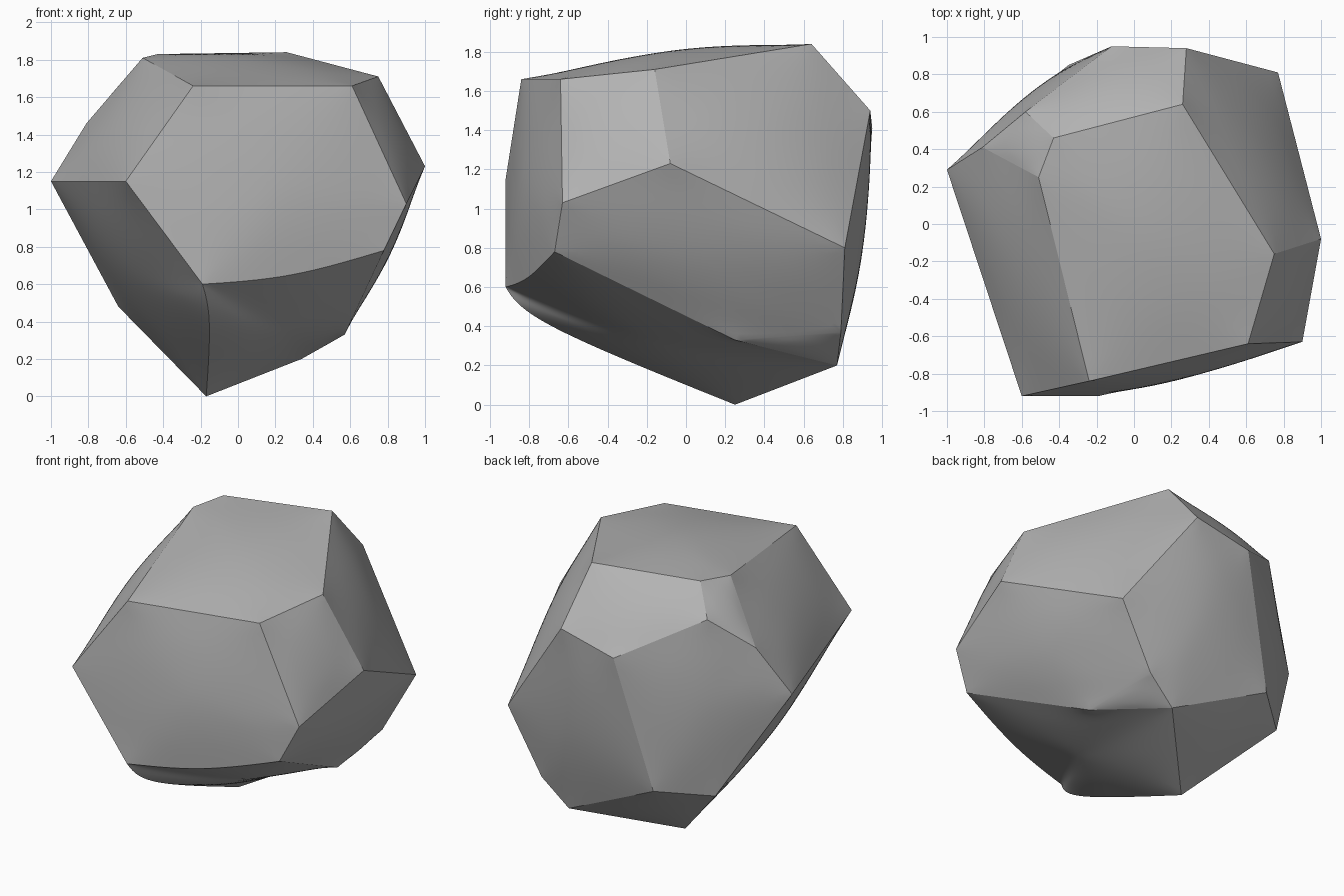
import bpy
import bmesh
import math

cube = bpy.data.objects.get("Cube")
if cube:
    bpy.data.objects.remove(cube, do_unlink=True)

# Corners of the chipped boulder, named by where they sit
corners = {
    # rim of the top facet
    "top_front_right": (-.24, -.84, 1.66),
    "top_front_left": (.61, -.64, 1.66),
    "top_left": (.75, -.16, 1.71),
    "top_back": (.26, .64, 1.84),
    "top_back_right": (-.43, .46, 1.83),
    "top_right": (-.51, .25, 1.81),
    # belt around the middle
    "belt_front": (-.6, -.92, 1.15),
    "belt_right": (-1, .29, 1.15),
    "belt_left": (1, -.08, 1.23),
    "belt_left_low": (.9, -.63, 1.03),
    "back_peak": (.28, .94, 1.5),
    "back_mid": (-.12, .95, 1.41),
    "shoulder_high": (-.58, .6, 1.66),
    "shoulder_low": (-.81, .41, 1.46),
    "back_left": (.77, .81, .8),
    # lower corners
    "chin_right": (-.19, -.92, .6),
    "chin_low": (-.14, -.82, .43),
    "chin_mid": (.28, -.81, .63),
    "chin_left": (.78, -.67, .78),
    "base_left": (.57, .25, .33),
    "base_back_left": (.53, .79, .37),
    "base_back": (.34, .77, .2),
    "base_back_right": (-.35, .85, .53),
    "base_right": (-.64, .6, .48),
    "foot": (-.17, .25, 0),
}

# Each facet lists its corners in order around the rim
facets = [
    "top_front_right top_front_left top_left top_back top_back_right top_right",
    "top_front_right belt_front chin_right chin_mid chin_left belt_left_low top_front_left",
    "belt_front belt_right base_right foot chin_low chin_right",
    "top_front_right top_right shoulder_low belt_right belt_front",
    "top_right top_back_right shoulder_high shoulder_low",
    "top_back_right top_back back_peak back_mid shoulder_high",
    "back_mid base_back_right base_right belt_right shoulder_low shoulder_high",
    "back_peak back_left base_back_left base_back base_back_right back_mid",
    "base_back_right base_back foot base_right",
    "foot base_back base_left chin_left chin_mid chin_right chin_low",
    "base_left base_back base_back_left",
    "belt_left belt_left_low chin_left base_left base_back_left back_left",
    "top_left belt_left back_left back_peak top_back",
    "top_front_left belt_left_low belt_left top_left",
]

BULGE = .085
SOFT_ANGLE = math.radians(24)

bm = bmesh.new()
verts = {name: bm.verts.new(co) for name, co in corners.items()}
for rim in facets:
    bm.faces.new([verts[name] for name in rim.split()])
bmesh.ops.recalc_face_normals(bm, faces=bm.faces[:])
bm.normal_update()

# Crease the facet rims; only the steeper ones shade as sharp edges
crease = bm.edges.layers.float.new("crease_edge")
for edge in bm.edges:
    edge[crease] = 1
    edge.smooth = edge.calc_face_angle(0) < SOFT_ANGLE

# Raise the middle of each facet so it swells gently
for face in bm.faces[:]:
    lift = face.normal * BULGE * math.sqrt(face.calc_area())
    made = bmesh.ops.poke(bm, faces=[face])
    for vert in made["verts"]:
        vert.co += lift
for face in bm.faces:
    face.smooth = True

mesh = bpy.data.meshes.new("boulder")
bm.to_mesh(mesh)
bm.free()
boulder = bpy.data.objects.new("boulder", mesh)
bpy.context.collection.objects.link(boulder)

# Rounded facets
rounding = boulder.modifiers.new("rounding", "SUBSURF")
rounding.levels = rounding.render_levels = 4

# Stone colour
stone = bpy.data.materials.new("stone_grey")
stone.use_nodes = True
grey = (.45, .45, .45, 1)
stone.diffuse_color = grey
shader = next(n for n in stone.node_tree.nodes if n.type == "BSDF_PRINCIPLED")
shader.inputs["Base Color"].default_value = grey
shader.inputs["Roughness"].default_value = .9
mesh.materials.append(stone)
